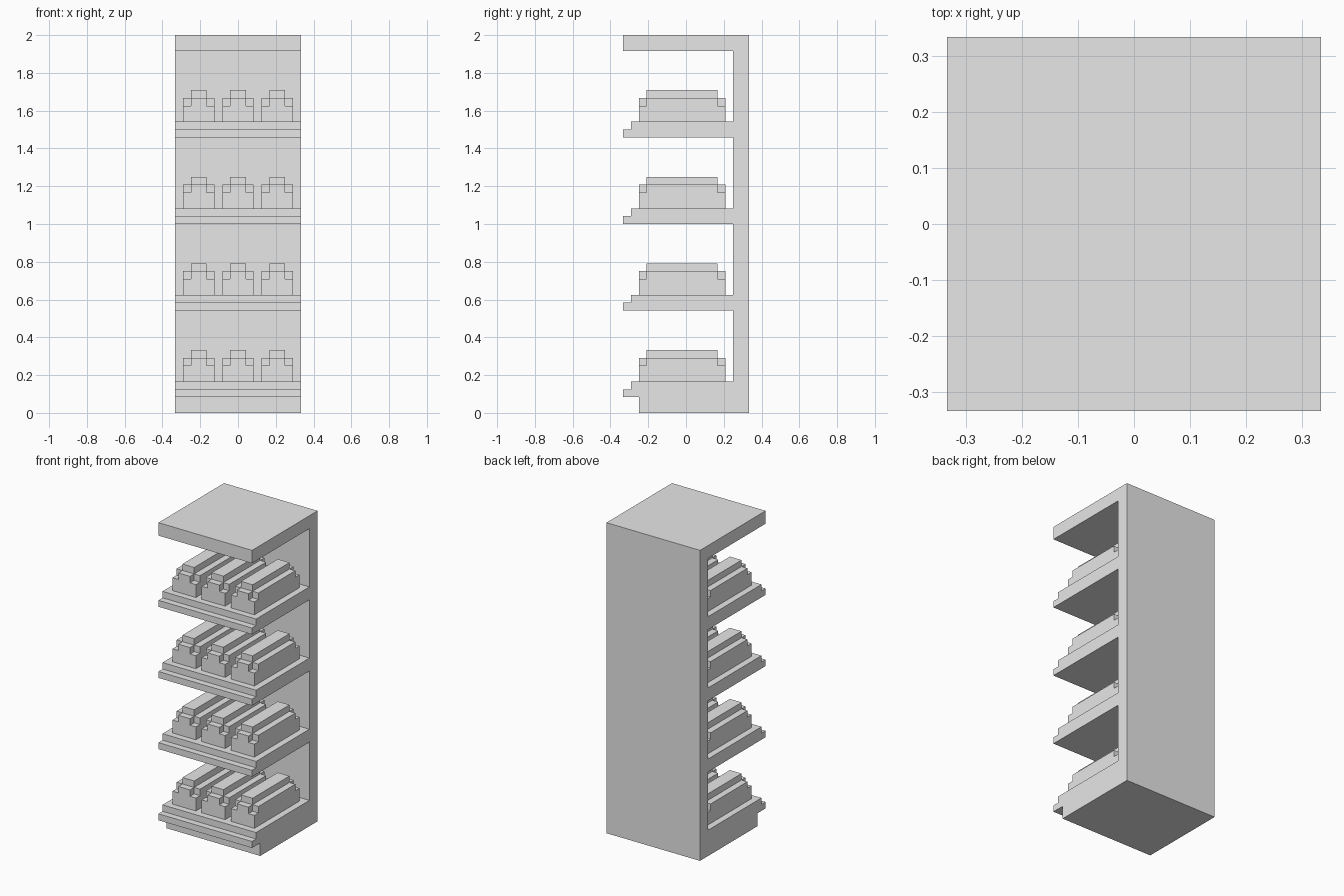
import bpy, bmesh
from itertools import product
from mathutils import Vector

U = 1 / 24                       # one grid step of the model
SHELVES = (35, 24, 13, 2)        # underside heights, top to bottom

cube = bpy.data.objects.get("Cube")
if cube:
    bpy.data.objects.remove(cube, do_unlink=True)

grey = bpy.data.materials.new("plain_grey")
grey.use_nodes = True
colour = (0.8, 0.8, 0.8, 1)
grey.diffuse_color = colour
grey.node_tree.nodes["Principled BSDF"].inputs["Base Color"].default_value = colour


def finish(bm, name):
    bmesh.ops.recalc_face_normals(bm, faces=bm.faces)
    mesh = bpy.data.meshes.new(name)
    bm.to_mesh(mesh)
    bm.free()
    mesh.materials.append(grey)
    return add(name, mesh)


def add(name, mesh, location=(0, 0, 0)):
    obj = bpy.data.objects.new(name, mesh)
    obj.location = Vector(location) * U
    bpy.context.collection.objects.link(obj)
    return obj


# Cabinet: side profile of back wall, roof, lipped shelves and plinth
profile = [(8, 0), (8, 48), (-8, 48), (-8, 46), (6, 46)]
for b in SHELVES:
    profile += [(6, b + 2), (-7, b + 2), (-7, b + 1), (-8, b + 1), (-8, b), (6, b)]
profile[-1:] = [(-6, SHELVES[-1]), (-6, 0)]

bm = bmesh.new()
side = bm.faces.new([bm.verts.new((-8 * U, y * U, z * U)) for y, z in profile])
swept = bmesh.ops.extrude_face_region(bm, geom=[side], use_keep_orig=True)
bmesh.ops.translate(bm, vec=(16 * U, 0, 0),
                    verts=[g for g in swept["geom"] if isinstance(g, bmesh.types.BMVert)])
finish(bm, "shelf_cabinet")

# Loaf: stepped block with a raised ridge and notched corners
cuts = ((-2, -1, 1, 2), (-6, -5, 4, 5), (0, 2, 3, 4))


def filled(cell):
    i, j, k = cell
    return all(0 <= c < 3 for c in cell) and k + (i != 1) + (j != 1) < 3


bm = bmesh.new()
for cell in filter(filled, product(range(3), repeat=3)):
    for axis, end in product(range(3), (0, 1)):
        neighbour = list(cell)
        neighbour[axis] += 2 * end - 1
        if filled(neighbour):
            continue
        corners = []
        for p, q in ((0, 0), (1, 0), (1, 1), (0, 1)):
            step = [p, q]
            step.insert(axis, end)
            corners.append(bm.verts.new([cuts[a][cell[a] + step[a]] * U for a in range(3)]))
        bm.faces.new(corners)
bmesh.ops.remove_doubles(bm, verts=bm.verts, dist=U / 100)
bmesh.ops.recalc_face_normals(bm, faces=bm.faces)
bmesh.ops.dissolve_limit(bm, angle_limit=0.01, verts=bm.verts, edges=bm.edges)
first = finish(bm, "loaf")
loaf_mesh = first.data
bpy.data.objects.remove(first)

# Three loaves on every shelf
for row, b in enumerate(reversed(SHELVES), 1):
    for place, x in (("right", -5), ("middle", 0), ("left", 5)):
        add(f"loaf_{place}_row_{row}", loaf_mesh, (x, 0, b + 2))
